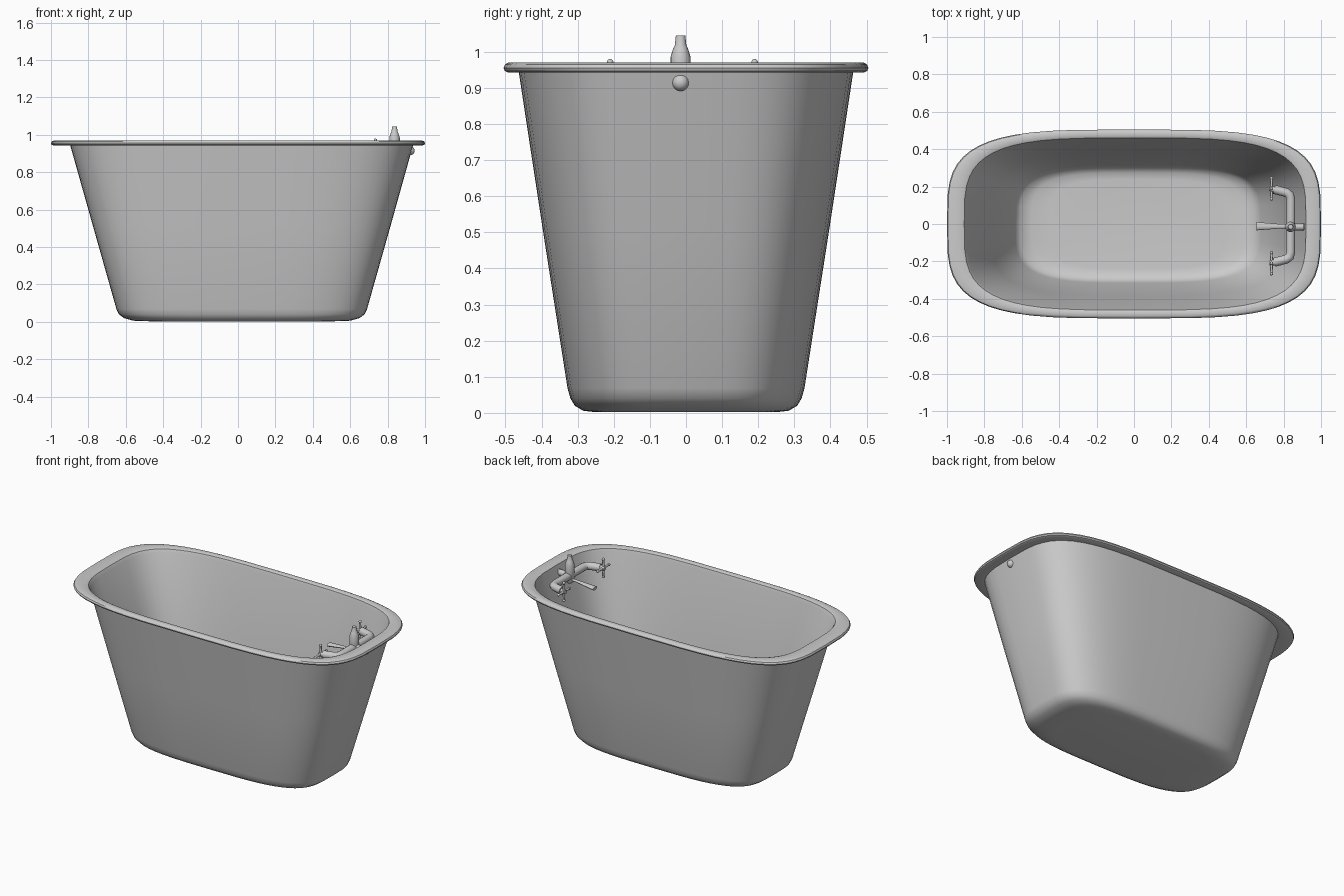
import bpy, bmesh, math
from mathutils import Vector

if "Cube" in bpy.data.objects:
    bpy.data.objects.remove(bpy.data.objects["Cube"])


def finish(name, bm, angle=40):
    bmesh.ops.recalc_face_normals(bm, faces=bm.faces)
    me = bpy.data.meshes.new(name)
    bm.to_mesh(me)
    bm.free()
    ob = bpy.data.objects.new(name, me)
    bpy.context.collection.objects.link(ob)
    bpy.context.view_layer.objects.active = ob
    for o in bpy.context.selected_objects:
        o.select_set(False)
    ob.select_set(True)
    bpy.ops.object.shade_smooth_by_angle(angle=math.radians(angle))
    return ob


def loft(name, rings, angle=40):
    bm = bmesh.new()
    loops = [[bm.verts.new(p) for p in r] for r in rings]
    n = len(loops[0])
    for a, b in zip(loops, loops[1:]):
        for i in range(n):
            bm.faces.new((a[i], a[(i + 1) % n], b[(i + 1) % n], b[i]))
    bm.faces.new(loops[0])
    bm.faces.new(loops[-1])
    return finish(name, bm, angle)


def rounded_outline(x0, x1, y, z, n=56, p=3.7):
    cx, rx, pts = (x0 + x1) / 2, (x1 - x0) / 2, []
    for i in range(n):
        t = 2 * math.pi * i / n
        c, s = math.cos(t), math.sin(t)
        pts.append((cx + rx * math.copysign(abs(c) ** (2 / p), c),
                    y * math.copysign(abs(s) ** (2 / p), s), z))
    return pts


def tube(name, path, radii, sides=14, flat=1.0):
    """Round tube along a path, with a radius at each point."""
    path = [Vector(p) for p in path]
    rings = []
    for i, p in enumerate(path):
        a = (p - path[max(i - 1, 0)]).normalized()
        b = (path[min(i + 1, len(path) - 1)] - p).normalized()
        d = (a + b).normalized()
        up = Vector((0, 0, 1)) if abs(d.z) < 0.9 else Vector((1, 0, 0))
        u = d.cross(up).normalized()
        v = u.cross(d)
        rings.append([p + radii[i] * (math.cos(t) * u + flat * math.sin(t) * v)
                      for t in (2 * math.pi * k / sides for k in range(sides))])
    return loft(name, rings)


def ball(name, pos, r):
    bm = bmesh.new()
    bmesh.ops.create_uvsphere(bm, u_segments=14, v_segments=8, radius=r)
    bmesh.ops.translate(bm, verts=bm.verts, vec=pos)
    return finish(name, bm)


# Tub: outer wall, rolled rim and inner wall as one loft
sections = [
    (-0.45, 0.49, 0.25, 0.002), (-0.56, 0.60, 0.285, 0.006), (-0.61, 0.65, 0.308, 0.02),
    (-0.637, 0.677, 0.32, 0.04), (-0.65, 0.69, 0.328, 0.068),
    (-0.775, 0.815, 0.397, 0.51), (-0.897, 0.936, 0.463, 0.943),
    (-0.985, 0.985, 0.492, 0.942), (-0.997, 0.997, 0.502, 0.947), (-1.0, 1.0, 0.505, 0.955),
    (-0.995, 0.995, 0.501, 0.965), (-0.98, 0.982, 0.492, 0.97),
    (-0.925, 0.935, 0.468, 0.97), (-0.908, 0.92, 0.46, 0.965), (-0.895, 0.915, 0.454, 0.945),
    (-0.762, 0.802, 0.385, 0.51), (-0.637, 0.677, 0.315, 0.075),
    (-0.61, 0.65, 0.30, 0.04), (-0.55, 0.59, 0.275, 0.022), (-0.45, 0.49, 0.24, 0.018)]
loft("tub", [rounded_outline(*s) for s in sections])

# Supply pipe bent towards both handles
Y, Z = -0.01, 0.915
side = [(0.75, 0.195), (0.815, 0.178), (0.832, 0.165), (0.838, 0.14)]
path = [(x, Y + y, Z) for x, y in side] + [(x, Y - y, Z) for x, y in reversed(side)]
tube("supply_pipe", path, [0.024] * 8)

# Cross handles with ball tips
for label, s in (("left", 1), ("right", -1)):
    c = Vector((0.735, Y + s * 0.2, Z))
    tube(label + "_handle_hub", [c - Vector((0.012, 0, 0)), c + Vector((0.03, -s * 0.008, 0))], [0.012, 0.02])
    for axis, arm in (("level", Vector((0, 0.056, 0))), ("upright", Vector((0, 0, 0.056)))):
        tube(f"{label}_handle_{axis}_bar", [c - arm, c, c + arm], [0.006, 0.008, 0.006], 10)
        for k in (-1, 1):
            ball(f"{label}_handle_{axis}_tip", c + k * arm, 0.009)

# Central bottle-shaped valve body
body = [(0.87, 0.018), (0.885, 0.028), (0.985, 0.028), (1.01, 0.02), (1.018, 0.016), (1.045, 0.013)]
tube("valve_body", [(0.837, -0.015, z) for z, r in body], [r for z, r in body], 16)

# Flared spout
tube("spout", [(0.83, -0.012, 0.895), (0.78, -0.012, 0.892), (0.655, -0.012, 0.88)],
     [0.012, 0.012, 0.022], 14, 0.5)

# Wall inlet and outer knob
tube("wall_inlet", [(0.837, -0.015, Z), (0.925, -0.015, Z)], [0.019, 0.019])
ball("outer_knob", (0.921, -0.015, Z), 0.024)
